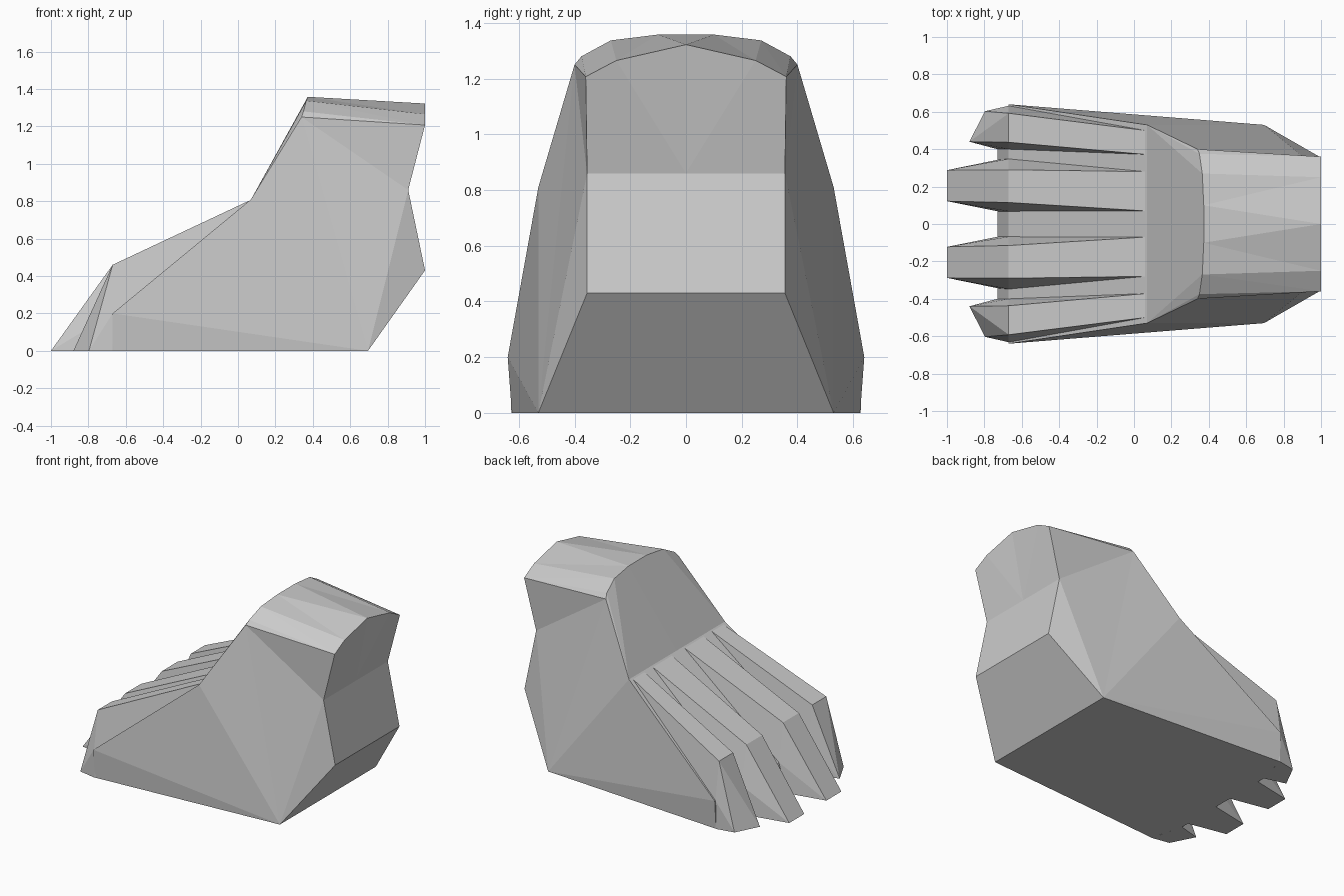
import bpy, bmesh

if "Cube" in bpy.data.objects:
    bpy.data.objects.remove(bpy.data.objects["Cube"])


def finish(bm, name):
    """Make an object from half a shape and mirror it across y = 0."""
    bmesh.ops.recalc_face_normals(bm, faces=bm.faces)
    me = bpy.data.meshes.new(name)
    bm.to_mesh(me)
    bm.free()
    ob = bpy.data.objects.new(name, me)
    bpy.context.collection.objects.link(ob)
    mod = ob.modifiers.new("mirror", 'MIRROR')
    mod.use_axis = (False, True, False)
    mod.use_clip = True
    return ob


bm = bmesh.new()


def row(*pts):
    return [bm.verts.new(p) for p in pts]


def skin(*faces):
    for f in faces:
        bm.faces.new(f)


# Foot and ankle: side profile points on the centre line and on the left side
sole_m, sole_in, sole_out = row((-.73, 0, 0), (-.73, .40, 0), (-.67, .625, 0))
brow_m, brow = row((-.67, 0, .2), (-.67, .64, .2))
instep_m, instep = row((.07, 0, .81), (.07, .53, .81))
heel_m, heel = row((.695, 0, 0), (.695, .53, 0))
calf_m, calf = row((1, 0, .43), (1, .355, .43))
waist_m, waist = row((.91, 0, .86), (.91, .355, .86))
# Rounded top: front arch and back arch, from side to centre
f = row((.34, .40, 1.25), (.35, .375, 1.28), (.365, .27, 1.337),
        (.373, .10, 1.358), (.373, 0, 1.358))
b = row((1, .36, 1.207), (1, .25, 1.265), (1, 0, 1.322))

# Sole, toe front and upper slope
skin((sole_m, sole_in, sole_out, heel, heel_m), (brow_m, brow, sole_in, sole_m),
     (brow, sole_out, sole_in), (brow_m, instep_m, instep, brow))
# Side
skin((brow, heel, sole_out), (brow, instep, heel), (instep, f[0], heel),
     (f[0], waist, heel), (heel, waist, calf), (f[0], b[0], waist))
# Back
skin((heel_m, heel, calf, calf_m), (calf_m, calf, waist, waist_m),
     (waist_m, waist, b[0], b[1]), (waist_m, b[1], b[2]))
# Shin
skin((instep, f[1], f[0]), (instep, f[2], f[1]),
     (instep, instep_m, f[3], f[2]), (instep_m, f[4], f[3]))
# Top
skin((f[0], f[1], b[0]), (f[1], f[2], b[0]), (f[2], b[1], b[0]),
     (f[2], f[3], b[1]), (f[3], b[2], b[1]), (f[3], f[4], b[2]))
finish(bm, "foot_body")


def toe(name, root, knuckle, tip_in, tip_out, base_in, base_out):
    """Wedge toe: root and knuckle are (inner y, outer y), tips and bases lie on the floor."""
    pts = [(.06, y, .803) for y in root] + [(-.67, y, .46) for y in knuckle]
    pts += [(x, y, 0) for x, y in (tip_in, tip_out, base_in, base_out)]
    pts += [(-.67, base_in[1], .2), (-.67, base_out[1] + .005, .2)]
    bm = bmesh.new()
    for p in pts:
        bm.verts.new(p)
    bmesh.ops.convex_hull(bm, input=bm.verts[:])
    loose = [w for w in bm.verts if not w.link_faces]
    bmesh.ops.delete(bm, geom=loose, context='VERTS')
    finish(bm, name)


# Toes, each mirrored to make four
toe("middle_toes", (.07, .28), (.115, .29), (-1, .122), (-1, .288), (-.73, .068), (-.73, .343))
toe("outer_toes", (.372, .50), (.437, .592), (-.88, .44), (-.797, .603), (-.73, .40), (-.67, .627))
